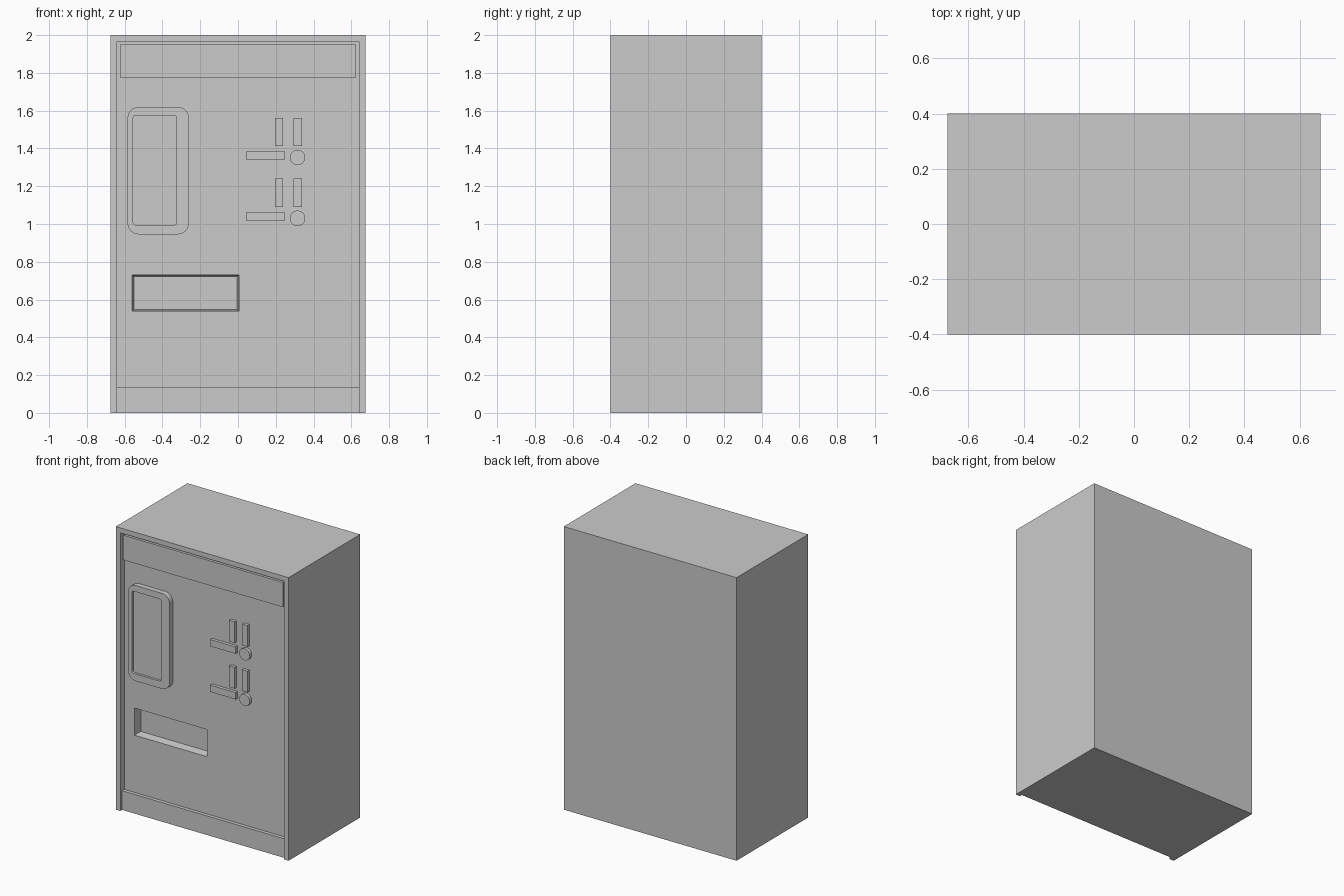
import bpy, bmesh, math

if "Cube" in bpy.data.objects:
    bpy.data.objects.remove(bpy.data.objects["Cube"], do_unlink=True)

grey = bpy.data.materials.new("plain_grey")
grey.use_nodes = True
grey.diffuse_color = (0.6, 0.6, 0.6, 1)
grey.node_tree.nodes["Principled BSDF"].inputs["Base Color"].default_value = (0.6, 0.6, 0.6, 1)

FRONT, PANEL = -0.40, -0.355


def prism(name, outline, y0, y1, back=None):
    """Solid between an xz outline at y0 and the same (or another) at y1."""
    bm = bmesh.new()
    a = [bm.verts.new((x, y0, z)) for x, z in outline]
    b = [bm.verts.new((x, y1, z)) for x, z in (back or outline)]
    bm.faces.new(a)
    bm.faces.new(b[::-1])
    for i in range(len(a)):
        j = (i + 1) % len(a)
        bm.faces.new((a[i], b[i], b[j], a[j]))
    bmesh.ops.recalc_face_normals(bm, faces=bm.faces)
    mesh = bpy.data.meshes.new(name)
    bm.to_mesh(mesh)
    bm.free()
    mesh.materials.append(grey)
    obj = bpy.data.objects.new(name, mesh)
    bpy.context.collection.objects.link(obj)
    return obj


def rect(x0, x1, z0, z1):
    return [(x0, z0), (x1, z0), (x1, z1), (x0, z1)]


def round_rect(x0, x1, z0, z1, r, steps=6):
    centres = [(x1 - r, z1 - r), (x0 + r, z1 - r), (x0 + r, z0 + r), (x1 - r, z0 + r)]
    points = []
    for k, (cx, cz) in enumerate(centres):
        for s in range(steps + 1):
            t = math.pi / 2 * (k + s / steps)
            points.append((cx + r * math.cos(t), cz + r * math.sin(t)))
    return points


def circle(cx, cz, r, n=32):
    return [(cx + r * math.cos(2 * math.pi * i / n), cz + r * math.sin(2 * math.pi * i / n))
            for i in range(n)]


def cut(target, cutter):
    cutter.hide_render = True
    mod = target.modifiers.new("cut", 'BOOLEAN')
    mod.operation = 'DIFFERENCE'
    mod.solver = 'EXACT'
    mod.object = cutter
    bpy.context.view_layer.objects.active = target
    bpy.ops.object.modifier_apply(modifier=mod.name)
    bpy.data.objects.remove(cutter, do_unlink=True)


# Cabinet with a recessed front, open at the bottom, and a tapered tray opening
cabinet = prism("cabinet", rect(-0.675, 0.675, 0, 2), FRONT, 0.4)
cut(cabinet, prism("front_recess_cutter", rect(-0.64, 0.64, -0.1, 1.965), FRONT - 0.1, PANEL))
cut(cabinet, prism("tray_cutter", rect(-0.5615, 0.0065, 0.5385, 0.7315), PANEL - 0.005, PANEL + 0.055,
                   rect(-0.55, -0.005, 0.548, 0.722)))

# Header sign and kick plate
prism("header_panel", rect(-0.625, 0.625, 1.775, 1.95), FRONT + 0.008, PANEL + 0.01)
prism("kick_plate", rect(-0.64, 0.64, 0, 0.135), FRONT + 0.02, PANEL + 0.01)

# Rounded window frame with a shallow sunken pane
window = prism("window_frame", round_rect(-0.585, -0.26, 0.945, 1.62, 0.06), FRONT + 0.008, PANEL + 0.01)
cut(window, prism("pane_cutter", round_rect(-0.555, -0.325, 0.995, 1.575, 0.012, 3),
                  FRONT - 0.05, FRONT + 0.024))

# Two identical groups of slots and a round button
for level, z in (("upper", 1.352), ("lower", 1.03)):
    for side, x in (("right", 0.195), ("left", 0.295)):
        prism(f"{level}_{side}_slot", rect(x, x + 0.043, z + 0.06, z + 0.21), PANEL - 0.022, PANEL + 0.01)
    prism(f"{level}_bar", rect(0.045, 0.245, z - 0.014, z + 0.034), PANEL - 0.022, PANEL + 0.01)
    prism(f"{level}_button", circle(0.315, z, 0.041), PANEL - 0.022, PANEL + 0.01)
